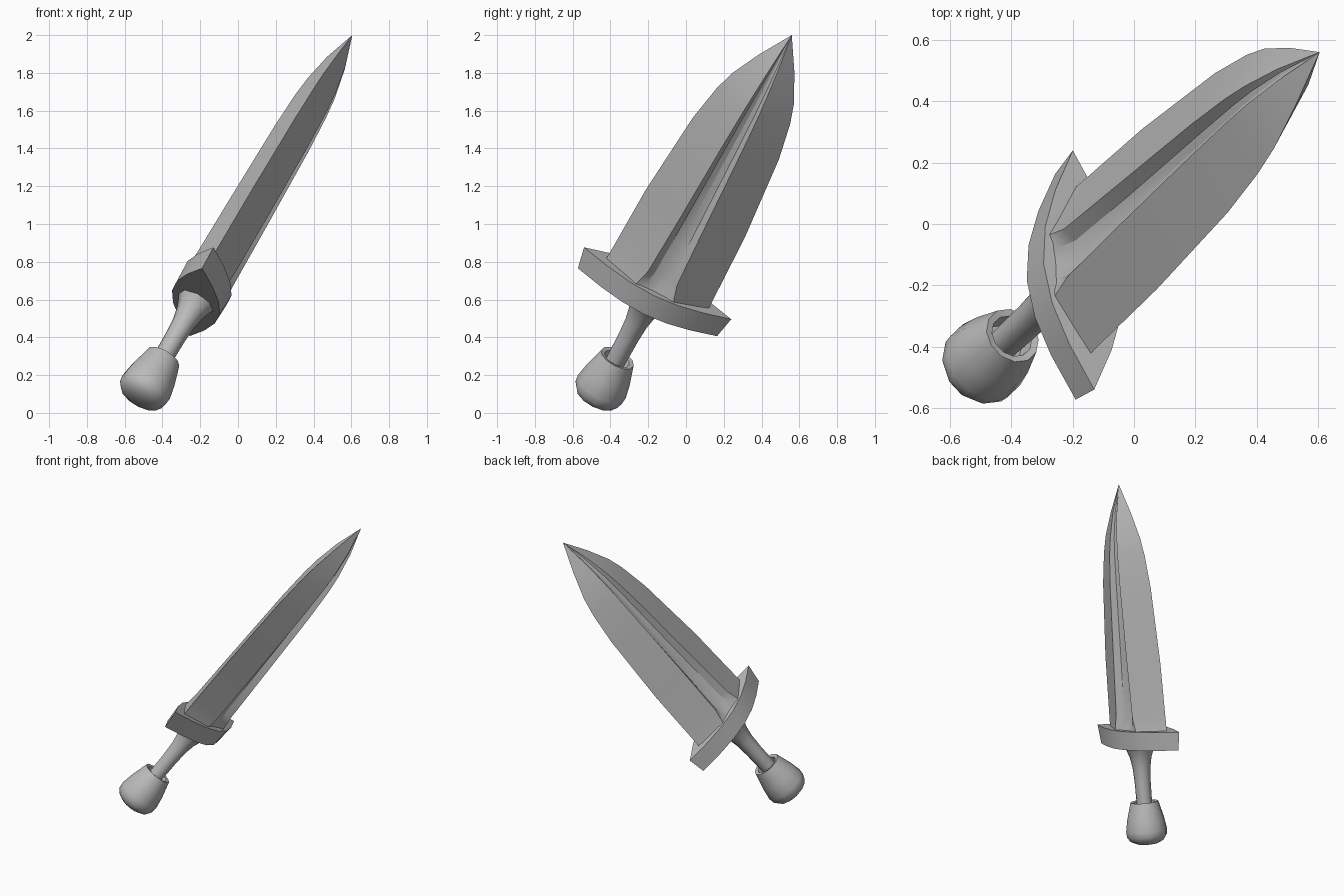
import bpy, bmesh, math
from mathutils import Matrix, Vector

if "Cube" in bpy.data.objects:
    bpy.data.objects.remove(bpy.data.objects["Cube"], do_unlink=True)

# Single grey material
grey = bpy.data.materials.new("plain grey")
grey.use_nodes = True
grey.diffuse_color = (0.5, 0.5, 0.5, 1)
grey.node_tree.nodes["Principled BSDF"].inputs["Base Color"].default_value = (0.5, 0.5, 0.5, 1)

# Local frame: origin at the tip, x across the blade, y through it, z towards the tip
tip = Vector((0.605, 0.56, 2.0))
axis = Vector((0.458, 0.4225, 0.782)).normalized()
across = Vector((0.08, -0.896, 0.437))
across = (across - axis * across.dot(axis)).normalized()
through = axis.cross(across)
frame = Matrix.Translation(tip) @ Matrix((across, through, axis)).transposed().to_4x4()


def loft(name, sections, angle):
    """Skin a stack of equally sized closed sections and cap both ends."""
    bm = bmesh.new()
    rings = [[bm.verts.new(p) for p in s] for s in sections]
    n = len(rings[0])
    for a, b in zip(rings, rings[1:]):
        for i in range(n):
            j = (i + 1) % n
            bm.faces.new((a[i], a[j], b[j], b[i]))
    bm.faces.new(rings[0][::-1])
    bm.faces.new(rings[-1])
    bmesh.ops.remove_doubles(bm, verts=bm.verts, dist=0.0005)
    bmesh.ops.recalc_face_normals(bm, faces=bm.faces)
    mesh = bpy.data.meshes.new(name)
    bm.to_mesh(mesh)
    bm.free()
    mesh.materials.append(grey)
    obj = bpy.data.objects.new(name, mesh)
    bpy.context.collection.objects.link(obj)
    obj.matrix_world = frame
    bpy.ops.object.select_all(action='DESELECT')
    obj.select_set(True)
    bpy.context.view_layer.objects.active = obj
    bpy.ops.object.shade_smooth_by_angle(angle=math.radians(angle))
    return obj


def lathe(name, profile, sides, angle):
    """Turn (height, radius) points around the long axis."""
    turns = [2 * math.pi * i / sides for i in range(sides)]
    return loft(name, [[(r * math.cos(t), r * math.sin(t), u) for t in turns]
                       for u, r in profile], angle)


# Blade: diamond section with a hollow groove down each face
def blade_section(u, w, g, t, d):
    half = [(w, 0), (g, t), (0.55 * g, t - 0.8 * d), (0, t - d),
            (-0.55 * g, t - 0.8 * d), (-g, t)]
    return [(x, y, u) for x, y in half] + [(-x, -y, u) for x, y in half]


# height, half width, groove half width, half thickness, groove depth
blade_rows = [(-1.72, 0.303, 0.125, 0.115, 0.0), (-1.66, 0.302, 0.105, 0.115, 0.02),
              (-1.58, 0.30, 0.085, 0.115, 0.045), (-1.21, 0.292, 0.07, 0.112, 0.05),
              (-0.70, 0.254, 0.052, 0.105, 0.045), (-0.48, 0.217, 0.042, 0.096, 0.036),
              (-0.36, 0.183, 0.034, 0.085, 0.028), (-0.19, 0.105, 0.02, 0.055, 0.015),
              (0, 0, 0, 0, 0)]
loft("blade", [blade_section(*row) for row in blade_rows], 28)

# Guard: pointed lens, slightly shorter on the handle side
quarter = [(0.435, 0), (0.28, 0.078), (0.14, 0.128), (0, 0.147)]
lens = quarter + [(-x, y) for x, y in quarter[-2::-1]]
lens += [(x, -y) for x, y in lens[-2:0:-1]]
loft("guard", [[(x * s, y * k, u) for x, y in lens]
               for u, s, k in ((-1.808, 0.945, 0.97), (-1.68, 1, 1))], 35)

# Handle flaring into the guard
lathe("handle", [(-2.28, 0.05), (-2.18, 0.053), (-2.05, 0.055), (-1.95, 0.061),
                 (-1.88, 0.074), (-1.83, 0.092), (-1.79, 0.112)], 8, 50)

# Pommel with a recessed rim around the handle
lathe("pommel", [(-2.25, 0.04), (-2.25, 0.066), (-2.19, 0.073), (-2.185, 0.096),
                 (-2.30, 0.127), (-2.38, 0.141), (-2.42, 0.137), (-2.452, 0.115),
                 (-2.473, 0.07), (-2.48, 0.02)], 12, 40)
